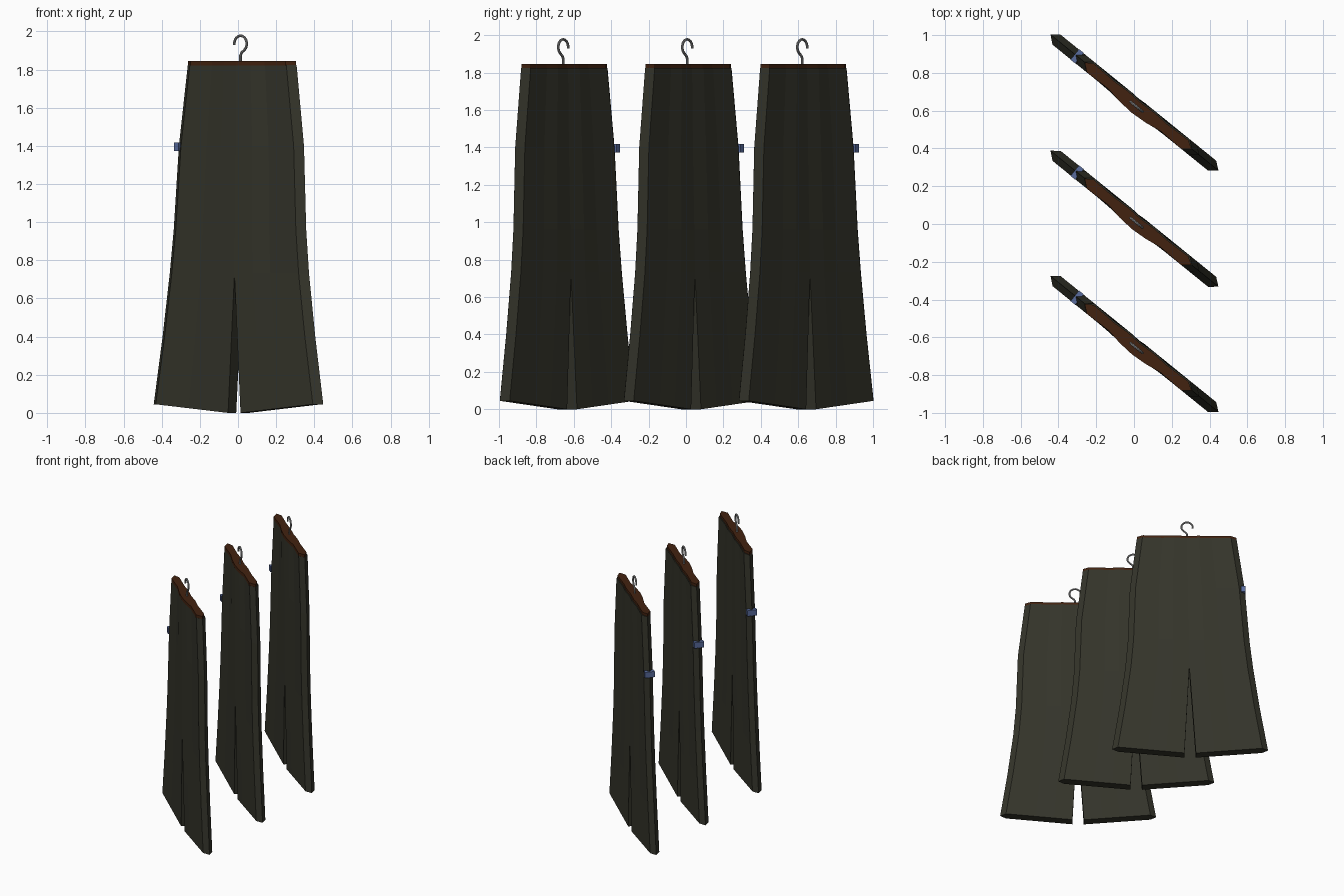
import bpy, bmesh, math
from mathutils import Matrix, Vector

if "Cube" in bpy.data.objects:
    bpy.data.objects.remove(bpy.data.objects["Cube"])


def material(name, rgb):
    m = bpy.data.materials.new(name)
    m.diffuse_color = (*rgb, 1)
    m.use_nodes = True
    m.node_tree.nodes["Principled BSDF"].inputs["Base Color"].default_value = m.diffuse_color
    return m


CLOTH = material("dark olive cloth", (0.034, 0.034, 0.023))
WOOD = material("brown wood", (0.055, 0.016, 0.005))
METAL = material("grey metal", (0.30, 0.30, 0.30))
BLUE = material("blue tag", (0.10, 0.15, 0.34))

# z, half width, sideways shift, inner gap
LEVELS = [(0.0, 0.572, 0.0, 0.042), (0.40, 0.515, 0.003, 0.019), (0.73, 0.470, 0.006, 0.0),
          (0.96, 0.447, 0.010, 0.0), (1.40, 0.422, 0.020, 0.0), (1.825, 0.367, 0.025, 0.0)]
# fraction across, front depth and back depth of the folds at the waist
FOLDS = [(0.0, -0.046, 0.030), (0.28, -0.040, 0.036), (0.55, -0.026, 0.030), (1.0, -0.030, 0.036)]


def ring(level, side):
    """Half cross-section: front inner to outer, edge tip, back outer to inner."""
    z, hw, shift, gap = level
    w = z / 1.83
    front, back = [], []
    for t, f, b in FOLDS:
        u = gap + t * (hw - 0.042 - gap)
        zz = z + (0.045 * t if z == 0 else 0)
        front.append((side * u + shift, -0.031 * (1 - w) + f * w, zz))
        back.append((side * u + shift, 0.037 * (1 - w) + b * w, zz))
    tip = (side * hw + shift, 0.004, z + (0.045 if z == 0 else 0))
    return [Vector(p) for p in front + [tip] + back[::-1]]


def finish(bm, name, mat, place):
    bmesh.ops.remove_doubles(bm, verts=bm.verts, dist=0.0005)
    bmesh.ops.recalc_face_normals(bm, faces=bm.faces)
    me = bpy.data.meshes.new(name)
    bm.to_mesh(me)
    bm.free()
    me.materials.append(mat)
    ob = bpy.data.objects.new(name, me)
    ob.matrix_world = place
    bpy.context.collection.objects.link(ob)
    return ob


def loft(bm, rings, skip_inner=lambda i: False):
    vs = [[bm.verts.new(p) for p in r] for r in rings]
    n = len(vs[0])
    for i in range(len(vs) - 1):
        for j in range(n):
            if j == n - 1 and skip_inner(i):
                continue
            k = (j + 1) % n
            bm.faces.new((vs[i][j], vs[i][k], vs[i + 1][k], vs[i + 1][j]))
    for r in (vs[0], vs[-1]):
        for j in range(n // 2):                     # cap in strips
            a, b, c, d = r[j], r[j + 1], r[n - 2 - j], r[n - 1 - j]
            bm.faces.new((a, b, d) if b == c else (a, b, c, d))


def trousers(place):
    bm = bmesh.new()
    for side in (-1, 1):
        loft(bm, [ring(l, side) for l in LEVELS], lambda i: i >= 2)
    finish(bm, "trousers", CLOTH, place)


def hanger_bar(place):
    # wooden bar following the folds of the waist
    bm = bmesh.new()
    for side in (-1, 1):
        base = ring((1.825, 0.364, 0.025, 0.0), side)
        rings = []
        for z in (1.822, 1.846):
            rings.append([Vector((p.x, p.y * 1.03 if p.y < 0 else p.y * 0.8, z)) for p in base])
        loft(bm, rings, lambda i: True)
    finish(bm, "hanger_bar", WOOD, place)


def hook(place):
    # round wire hook swept along a question-mark path
    cu = bpy.data.curves.new("hanger_hook", 'CURVE')
    cu.dimensions = '3D'
    cu.bevel_depth = 0.007
    cu.bevel_resolution = 2
    pts = [(0.022, 1.835), (0.022, 1.875), (0.030, 1.890)]
    for i in range(13):
        a = math.radians(-50 + i * 20)
        pts.append((0.022 + 0.042 * math.cos(a), 1.936 + 0.042 * math.sin(a)))
    sp = cu.splines.new('POLY')
    sp.points.add(len(pts) - 1)
    for p, (u, z) in zip(sp.points, pts):
        p.co = (u, -0.006, z, 1)
    cu.use_fill_caps = True
    cu.materials.append(METAL)
    ob = bpy.data.objects.new("hanger_hook", cu)
    ob.matrix_world = place
    bpy.context.collection.objects.link(ob)
    bpy.ops.object.select_all(action='DESELECT')
    ob.select_set(True)
    bpy.context.view_layer.objects.active = ob
    bpy.ops.object.convert(target='MESH')
    bpy.ops.object.shade_smooth_by_angle()


def tag(place):
    # small blue label wrapped round the side seam
    bm = bmesh.new()
    m = Matrix.Translation((-0.390, 0.003, 1.395)) @ Matrix.Diagonal((0.032, 0.072, 0.045, 1))
    bmesh.ops.create_cube(bm, size=1, matrix=m)
    finish(bm, "side_tag", BLUE, place)


# three hanging pairs, turned at the same angle
for y in (-0.638, 0.025, 0.64):
    place = Matrix.Translation((0, y, 0)) @ Matrix.Rotation(math.radians(-39), 4, 'Z')
    trousers(place)
    hanger_bar(place)
    hook(place)
    tag(place)
